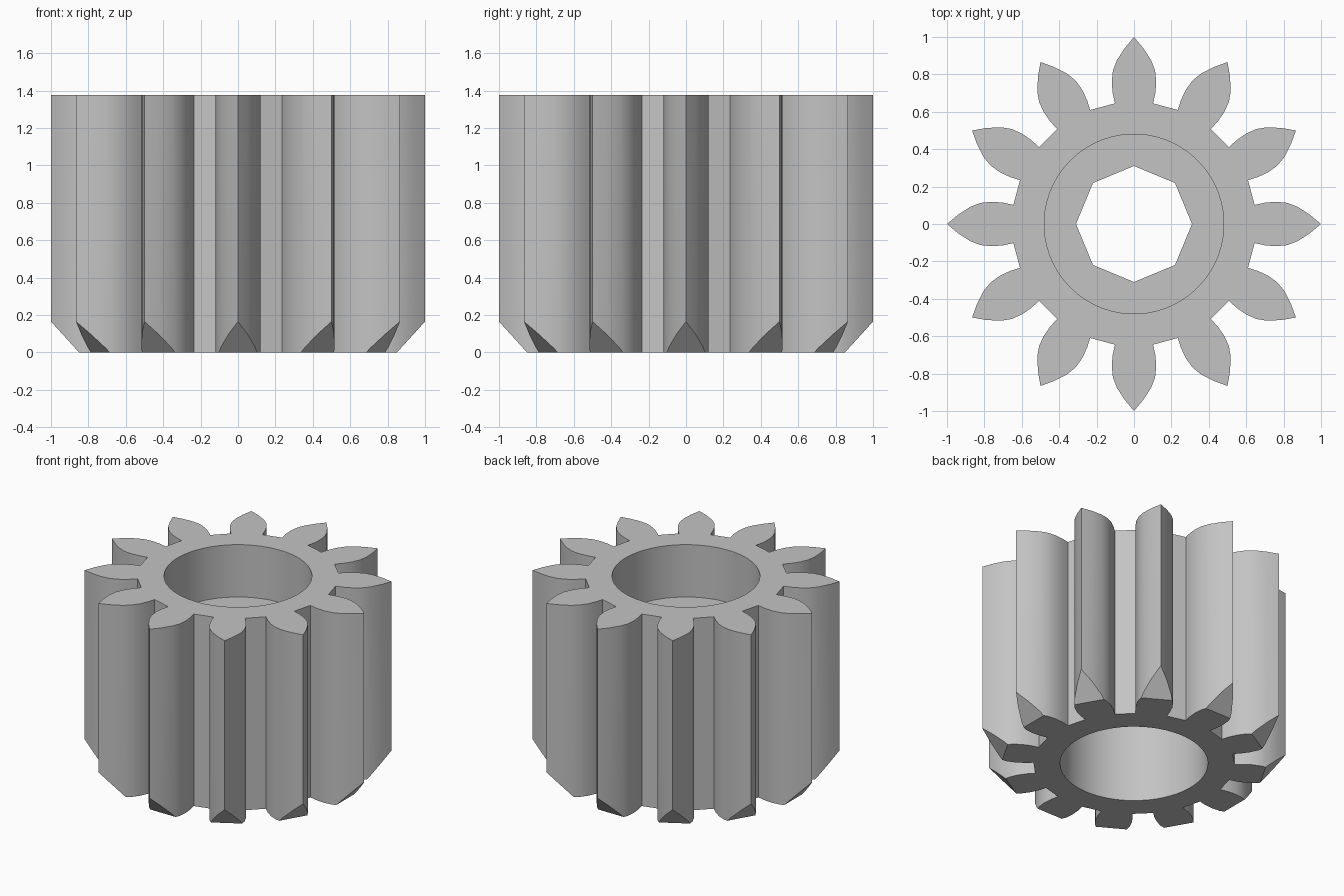
import bpy, bmesh, math
from mathutils import Matrix, Vector

if "Cube" in bpy.data.objects:
    bpy.data.objects.remove(bpy.data.objects["Cube"], do_unlink=True)

TEETH = 12
HEIGHT = 1.375
BORE = 0.48
ARC_STEPS = 5
STEP = 2 * math.pi / TEETH

steel = bpy.data.materials.new("grey steel")
steel.use_nodes = True
grey = (0.55, 0.55, 0.55, 1)
steel.diffuse_color = grey
steel.node_tree.nodes["Principled BSDF"].inputs["Base Color"].default_value = grey


def polar(r, a, z=0.0):
    return Vector((r * math.sin(a), r * math.cos(a), z))


def extrude_down(bm, depth):
    """Turn flat faces into a closed slab below them."""
    geom = bmesh.ops.extrude_face_region(bm, geom=bm.faces[:], use_keep_orig=True)["geom"]
    moved = [g for g in geom if isinstance(g, bmesh.types.BMVert)]
    bmesh.ops.translate(bm, verts=moved, vec=(0, 0, -depth))
    bmesh.ops.recalc_face_normals(bm, faces=bm.faces[:])


def finish(bm, name):
    mesh = bpy.data.meshes.new(name)
    bm.to_mesh(mesh)
    bm.free()
    mesh.materials.append(steel)
    obj = bpy.data.objects.new(name, mesh)
    bpy.context.collection.objects.link(obj)
    bpy.ops.object.select_all(action='DESELECT')
    obj.select_set(True)
    bpy.context.view_layer.objects.active = obj
    bpy.ops.object.shade_smooth_by_angle(angle=math.radians(24))
    return obj


# Toothed body: one sector of the top, repeated around the axis
flank = [(0.102, 0.645), (0.114, 0.70), (0.119, 0.76), (0.113, 0.82),
         (0.092, 0.875), (0.05, 0.94)]
base_angle = math.atan2(*flank[0])
root = polar(math.hypot(*flank[0]), STEP - base_angle)
sector = [Vector((-x, y, 0)) for x, y in flank] + [Vector((0, 1, 0))]
sector += [Vector((x, y, 0)) for x, y in reversed(flank)] + [root]
sector += [polar(BORE, STEP - base_angle - STEP * i / ARC_STEPS) for i in range(ARC_STEPS + 1)]

bm = bmesh.new()
for t in range(TEETH):
    turn = Matrix.Translation((0, 0, HEIGHT)) @ Matrix.Rotation(t * STEP, 4, 'Z')
    bm.faces.new([bm.verts.new(turn @ p) for p in sector])
bmesh.ops.remove_doubles(bm, verts=bm.verts[:], dist=0.0005)
extrude_down(bm, HEIGHT)

# Flat lead-in chamfer at the bottom of every tooth
for t in range(TEETH):
    out = polar(1, t * STEP)
    cut = bmesh.ops.bisect_plane(
        bm, geom=bm.verts[:] + bm.edges[:] + bm.faces[:], dist=0.00001,
        plane_co=out * 0.85, plane_no=out * 0.165 + Vector((0, 0, -0.15)),
        clear_outer=True)["geom_cut"]
    bmesh.ops.holes_fill(bm, edges=[e for e in cut if isinstance(e, bmesh.types.BMEdge)])
bmesh.ops.recalc_face_normals(bm, faces=bm.faces[:])
finish(bm, "gear_body")

# Inner web with an octagonal shaft hole
bm = bmesh.new()
SIDES, PER_SIDE, WEB_TOP = 8, 6, 1.0
for s in range(SIDES):
    a, b = [2 * math.pi * k / SIDES for k in (s, s + 1)]
    ring = [polar(BORE + 0.004, a + (b - a) * i / PER_SIDE, WEB_TOP) for i in range(PER_SIDE + 1)]
    ring += [polar(0.31, b, WEB_TOP), polar(0.31, a, WEB_TOP)]
    bm.faces.new([bm.verts.new(p) for p in ring])
bmesh.ops.remove_doubles(bm, verts=bm.verts[:], dist=0.0005)
extrude_down(bm, 0.31)
finish(bm, "shaft_web")
